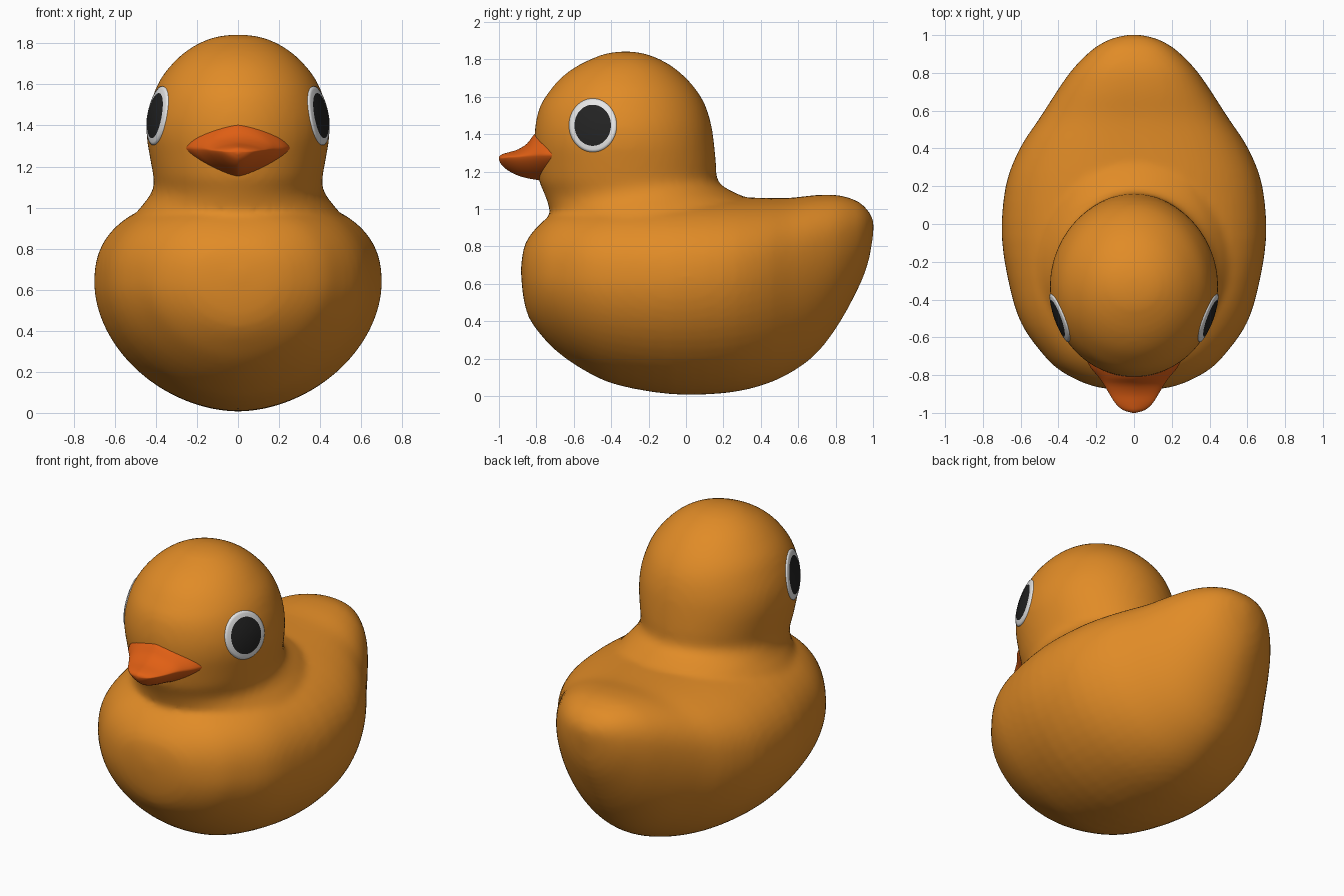
import bpy, bmesh, math
from mathutils import Vector
from mathutils.bvhtree import BVHTree

if "Cube" in bpy.data.objects:
    bpy.data.objects.remove(bpy.data.objects["Cube"])


def material(name, rgb):
    m = bpy.data.materials.new(name)
    m.diffuse_color = (*rgb, 1)
    m.use_nodes = True
    m.node_tree.nodes["Principled BSDF"].inputs["Base Color"].default_value = m.diffuse_color
    return m


ORANGE = material("warm orange", (0.75, 0.26, 0.02))
BEAK = material("beak red orange", (0.75, 0.115, 0.007))
WHITE = material("eye white", (0.8, 0.8, 0.8))
BLACK = material("eye black", (0.017, 0.017, 0.017))


def make_object(name, bm, mats):
    bmesh.ops.recalc_face_normals(bm, faces=bm.faces)
    for f in bm.faces:
        f.smooth = True
    me = bpy.data.meshes.new(name)
    bm.to_mesh(me)
    ob = bpy.data.objects.new(name, me)
    bpy.context.collection.objects.link(ob)
    for m in mats:
        me.materials.append(m)
    return ob


def smooth_rows(rows, steps):
    """Catmull-Rom resampling of a table of section values."""
    out = []
    for i in range(len(rows) - 1):
        a, b = rows[max(i - 1, 0)], rows[i]
        c, d = rows[i + 1], rows[min(i + 2, len(rows) - 1)]
        for k in range(steps):
            t = k / steps
            out.append([0.5 * (2 * q + (r - p) * t + (2 * p - 5 * q + 4 * r - s) * t * t
                               + (3 * q - p - 3 * r + s) * t ** 3)
                        for p, q, r, s in zip(a, b, c, d)])
    out.append(list(rows[-1]))
    return out


def loft(bm, rows, section, sides=64, steps=3):
    rings = [[bm.verts.new(section(r, 2 * math.pi * j / sides)) for j in range(sides)]
             for r in smooth_rows(rows, steps)]
    for a, b in zip(rings, rings[1:]):
        for j in range(sides):
            k = (j + 1) % sides
            bm.faces.new((a[j], a[k], b[k], b[j]))
    bm.faces.new(rings[0])
    bm.faces.new(rings[-1])


def spow(v, e):
    return math.copysign(abs(v) ** e, v)


def side_section(n_top, n_bottom):
    """Section across y: row = y, half width, bottom, widest height, top."""
    def f(r, a):
        y, w, zb, zm, zt = r
        c, s = math.cos(a), math.sin(a)
        e = 2 / (n_top if s > 0 else n_bottom)
        return (w * spow(c, e), y, zm + (zt - zm if s > 0 else zm - zb) * spow(s, e))
    return f


def level_section(r, a):
    """Section across z: row = z, half width, front, back."""
    z, w, yf, yb = r
    return (w * math.cos(a), (yf + yb) / 2 + (yb - yf) / 2 * math.sin(a), z)


# body with raised tail
body_rows = [
    (-0.882, 0.02, 0.65, 0.67, 0.69), (-0.87, 0.16, 0.53, 0.66, 0.78),
    (-0.84, 0.27, 0.42, 0.65, 0.85), (-0.77, 0.40, 0.32, 0.64, 0.93),
    (-0.68, 0.49, 0.23, 0.64, 0.99), (-0.54, 0.59, 0.135, 0.635, 1.03),
    (-0.37, 0.65, 0.06, 0.63, 1.06), (-0.08, 0.70, 0.01, 0.63, 1.07),
    (0.20, 0.68, 0.015, 0.65, 1.065), (0.40, 0.605, 0.055, 0.68, 1.06),
    (0.56, 0.50, 0.125, 0.72, 1.06), (0.70, 0.41, 0.23, 0.77, 1.075),
    (0.82, 0.325, 0.39, 0.82, 1.073), (0.92, 0.225, 0.575, 0.86, 1.04),
    (0.97, 0.145, 0.70, 0.89, 0.995), (0.995, 0.07, 0.82, 0.91, 0.955),
    (1.003, 0.01, 0.89, 0.91, 0.925)]
bm = bmesh.new()
loft(bm, body_rows, side_section(2.4, 1.87))

# head and flared neck
head_rows = [
    (0.85, 0.45, -0.66, 0.30), (0.95, 0.50, -0.715, 0.36), (1.0, 0.475, -0.73, 0.38),
    (1.05, 0.435, -0.745, 0.34), (1.10, 0.412, -0.765, 0.235), (1.15, 0.412, -0.785, 0.17),
    (1.25, 0.43, -0.80, 0.16), (1.35, 0.445, -0.81, 0.15), (1.45, 0.44, -0.805, 0.135),
    (1.55, 0.412, -0.78, 0.105), (1.63, 0.375, -0.73, 0.06), (1.70, 0.32, -0.67, 0.0),
    (1.76, 0.255, -0.59, -0.07), (1.805, 0.18, -0.50, -0.15), (1.833, 0.10, -0.42, -0.23),
    (1.843, 0.01, -0.33, -0.31)]
loft(bm, head_rows, level_section)
body = make_object("body_and_head", bm, [ORANGE])

# fuse head and body into one soft skin
rm = body.modifiers.new("fuse", 'REMESH')
rm.mode = 'VOXEL'
rm.voxel_size = 0.02
rm.use_smooth_shade = True
sm = body.modifiers.new("soften", 'SMOOTH')
sm.factor = 0.5
sm.iterations = 6

# beak
beak_rows = [
    (-0.70, 0.26, 1.15, 1.29, 1.45), (-0.76, 0.23, 1.15, 1.29, 1.43),
    (-0.81, 0.188, 1.158, 1.287, 1.40), (-0.85, 0.16, 1.165, 1.285, 1.35),
    (-0.90, 0.13, 1.18, 1.28, 1.318), (-0.95, 0.098, 1.205, 1.277, 1.303),
    (-0.985, 0.058, 1.235, 1.272, 1.292), (-1.0, 0.008, 1.262, 1.27, 1.278)]
bm = bmesh.new()
loft(bm, beak_rows, side_section(1.5, 1.4), sides=48)
make_object("beak", bm, [BEAK])

# eyes: thin discs draped on the head
dg = bpy.context.evaluated_depsgraph_get()
dg.update()
tree = BVHTree.FromObject(body, dg)
RINGS = [(0.25, 0.006), (0.5, 0.006), (0.765, 0.006), (0.9, 0.006), (1.0, 0.005), (1.01, -0.01)]
for side, label in ((1, "right"), (-1, "left")):
    bm = bmesh.new()

    def drape(y, z, lift):
        loc, nor, _, _ = tree.ray_cast(Vector((side * 2, y, z)), Vector((-side, 0, 0)))
        return bm.verts.new(loc + nor * lift)

    n = 48
    centre = drape(-0.497, 1.447, 0.006)
    rings = [[drape(-0.497 + 0.126 * s * math.cos(2 * math.pi * j / n),
                    1.447 + 0.142 * s * math.sin(2 * math.pi * j / n), h)
              for j in range(n)] for s, h in RINGS]
    for j in range(n):
        k = (j + 1) % n
        bm.faces.new((centre, rings[0][j], rings[0][k])).material_index = 1
        for i in range(len(rings) - 1):
            f = bm.faces.new((rings[i][j], rings[i + 1][j], rings[i + 1][k], rings[i][k]))
            f.material_index = 1 if i < 2 else 0
    bmesh.ops.recalc_face_normals(bm, faces=bm.faces)
    if centre.link_faces[0].normal.x * side < 0:
        bmesh.ops.reverse_faces(bm, faces=bm.faces)
    eye = make_object("eye_" + label, bm, [WHITE, BLACK])
    # keep the open disc facing outwards
    if eye.data.polygons[0].normal.x * side < 0:
        eye.data.flip_normals()
